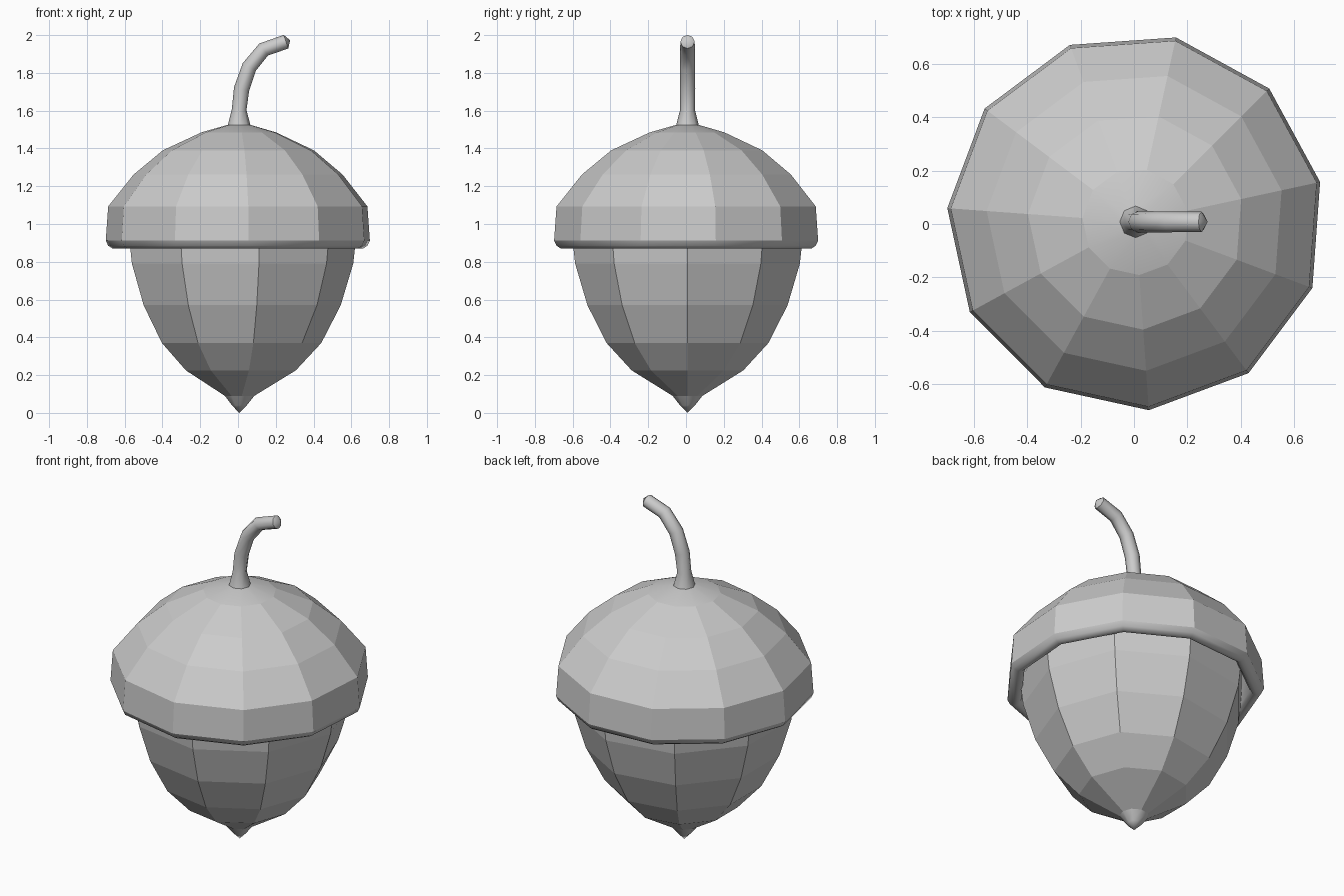
import bpy, bmesh, math
from mathutils import Vector

if "Cube" in bpy.data.objects:
    bpy.data.objects.remove(bpy.data.objects["Cube"])

CENTRE = Vector((0.006, 0.008, 0))


def skin(name, rings, smooth_bands, start=None, end=None):
    """Join rings of points with quads; optional pole points close the ends."""
    bm = bmesh.new()
    loops = [[bm.verts.new(p + CENTRE) for p in ring] for ring in rings]
    n = len(loops[0])
    for i, (a, b) in enumerate(zip(loops, loops[1:])):
        for k in range(n):
            j = (k + 1) % n
            f = bm.faces.new((a[k], a[j], b[j], b[k]))
            f.smooth = i in smooth_bands
    for pole, loop, band in ((start, loops[0], -1), (end, loops[-1], len(rings) - 1)):
        if pole is not None:
            v = bm.verts.new(pole + CENTRE)
            for k in range(n):
                f = bm.faces.new((loop[k], loop[(k + 1) % n], v))
                f.smooth = band in smooth_bands
    bmesh.ops.recalc_face_normals(bm, faces=bm.faces[:])
    mesh = bpy.data.meshes.new(name)
    bm.to_mesh(mesh)
    bm.free()
    obj = bpy.data.objects.new(name, mesh)
    bpy.context.collection.objects.link(obj)
    return obj


def lathe(profile, sides, phase=0.0):
    angles = [math.radians(phase) + math.tau * k / sides for k in range(sides)]
    return [[Vector((r * math.cos(a), r * math.sin(a), z)) for a in angles]
            for r, z in profile]


# Nut: nine flat sides narrowing to a small smooth tip
nut = [(0.04, 0.04), (0.08, 0.09), (0.30, 0.225), (0.435, 0.37), (0.538, 0.57),
       (0.604, 0.79), (0.622, 0.95), (0.56, 1.12)]
skin("nut", lathe(nut, 9), {-1, 0}, Vector((0, 0, 0)), Vector((0, 0, 1.2)))

# Cap: eleven-sided hollow dome with a rounded rim
cap = [(0.55, 1.12), (0.625, 0.98), (0.632, 0.895), (0.648, 0.873), (0.672, 0.87),
       (0.695, 0.885), (0.708, 0.912), (0.695, 1.093), (0.56, 1.262),
       (0.405, 1.39), (0.20, 1.485), (0.06, 1.525)]
skin("cap", lathe(cap, 11, 12.2), {1, 2, 3, 4, 5, 10, 11},
     Vector((0, 0, 1.2)), Vector((0, 0, 1.527)))

# Stem: eight-sided tube bending to the right, flared at the base
path = [(0, 1.515, 0.062), (0, 1.605, 0.039), (0.013, 1.715, 0.041),
        (0.054, 1.832, 0.040), (0.130, 1.924, 0.039), (0.248, 1.965, 0.038)]
tilts = [0, 3, 14, 30, 54, 71]
rings = []
for (x, z, r), tilt in zip(path, tilts):
    t = math.radians(tilt)
    side = Vector((math.cos(t), 0, -math.sin(t)))
    rings.append([Vector((x, 0, z)) + r * (side * math.cos(a) + Vector((0, math.sin(a), 0)))
                  for a in (math.tau * k / 8 for k in range(8))])
stem = skin("stem", rings, set(range(-1, 6)), Vector((0, 0, 1.5)), Vector((0.27, 0, 1.973)))
bpy.context.view_layer.objects.active = stem
stem.select_set(True)
bpy.ops.object.shade_smooth_by_angle(angle=math.radians(46))
